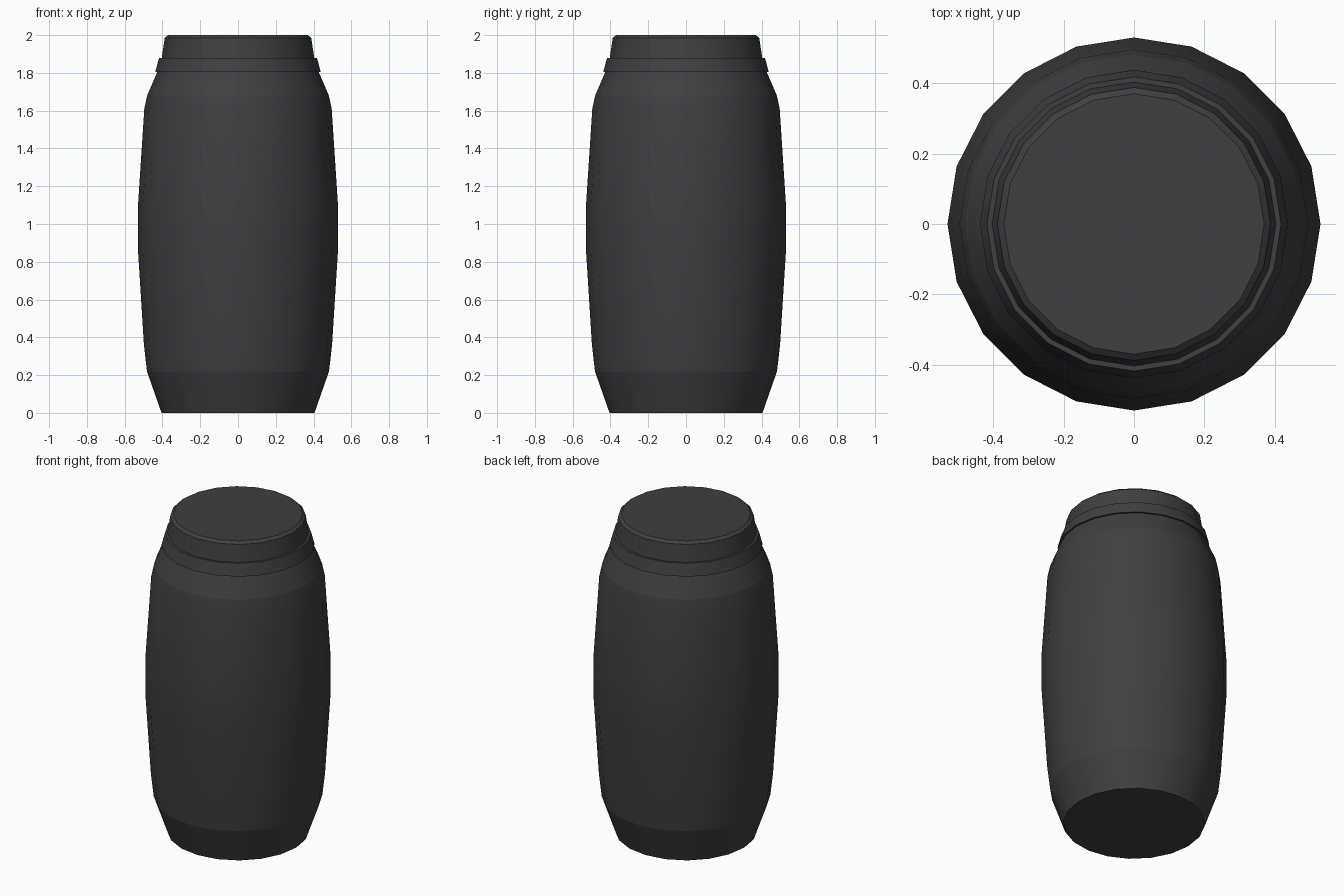
import bpy, bmesh, math

cube = bpy.data.objects.get("Cube")
if cube:
    bpy.data.objects.remove(cube, do_unlink=True)

SIDES = 20

# Charcoal plastic
charcoal = bpy.data.materials.new("charcoal_plastic")
charcoal.use_nodes = True
colour = (0.05, 0.05, 0.05, 1)
charcoal.diffuse_color = colour
bsdf = charcoal.node_tree.nodes["Principled BSDF"]
bsdf.inputs["Base Color"].default_value = colour
bsdf.inputs["Roughness"].default_value = 0.7


def lathe(name, profile, crease_rings=()):
    """Turn (radius, height) pairs into a closed solid, keeping listed rings sharp."""
    bm = bmesh.new()
    rings = []
    for r, z in profile:
        rings.append([bm.verts.new((r * math.cos(a), r * math.sin(a), z))
                      for a in (math.tau * i / SIDES for i in range(SIDES))])
    for low, high in zip(rings, rings[1:]):
        for i in range(SIDES):
            j = (i + 1) % SIDES
            bm.faces.new((low[i], low[j], high[j], high[i]))
    bm.faces.new(rings[0][::-1])
    bm.faces.new(rings[-1])
    mesh = bpy.data.meshes.new(name)
    bm.to_mesh(mesh)
    bm.free()
    mesh.materials.append(charcoal)
    obj = bpy.data.objects.new(name, mesh)
    bpy.context.collection.objects.link(obj)
    bpy.ops.object.select_all(action='DESELECT')
    obj.select_set(True)
    bpy.context.view_layer.objects.active = obj
    bpy.ops.object.shade_smooth_by_angle(angle=math.radians(28))
    # Sharp shading breaks around chosen rings
    for edge in mesh.edges:
        a, b = edge.vertices
        if a // SIDES == b // SIDES and a // SIDES in crease_rings:
            edge.use_edge_sharp = True
    return obj


# Bulging barrel with tapered base and shoulder
lathe("barrel_body",
      [(0.405, 0), (0.482, 0.22), (0.498, 0.36), (0.53, 0.87), (0.53, 1.09),
       (0.496, 1.61), (0.481, 1.68), (0.425, 1.81)],
      crease_rings=(1, 6))

# Flared clamp ring below the lid
lathe("clamp_ring", [(0.438, 1.805), (0.418, 1.88)], crease_rings=(0, 1))

# Screw lid with a bevelled rim
lathe("lid", [(0.405, 1.87), (0.388, 1.985), (0.37, 2.0)], crease_rings=(1, 2))
